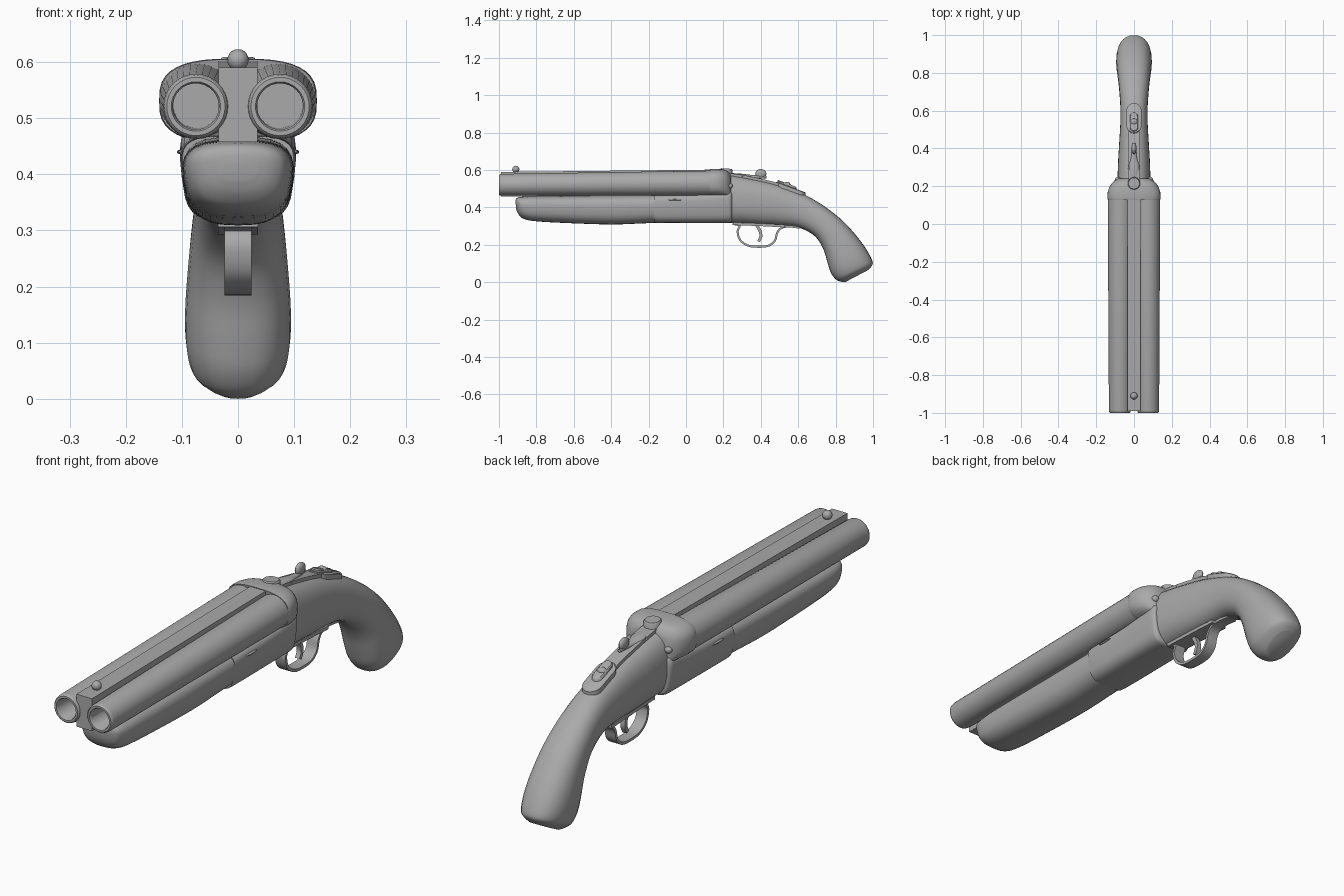
import bpy, bmesh, math
from mathutils import Vector

if "Cube" in bpy.data.objects:
    bpy.data.objects.remove(bpy.data.objects["Cube"])

gunmetal = bpy.data.materials.new("plain_grey")
gunmetal.diffuse_color = (0.4, 0.4, 0.4, 1)
gunmetal.use_nodes = True
gunmetal.node_tree.nodes["Principled BSDF"].inputs["Base Color"].default_value = gunmetal.diffuse_color


def finish(name, bm, angle=40):
    bmesh.ops.recalc_face_normals(bm, faces=bm.faces[:])
    me = bpy.data.meshes.new(name)
    bm.to_mesh(me)
    bm.free()
    me.materials.append(gunmetal)
    ob = bpy.data.objects.new(name, me)
    bpy.context.collection.objects.link(ob)
    bpy.ops.object.select_all(action='DESELECT')
    ob.select_set(True)
    bpy.context.view_layer.objects.active = ob
    bpy.ops.object.shade_smooth_by_angle(angle=math.radians(angle))
    return ob


def spline(rows, steps):
    """Catmull-Rom interpolation of equal-length rows."""
    out = []
    for i in range(len(rows) - 1):
        a, b, c, d = (rows[max(i - 1, 0)], rows[i], rows[i + 1], rows[min(i + 2, len(rows) - 1)])
        for s in range(steps):
            t = s / steps
            out.append([0.5 * (2 * q + (r - p) * t + (2 * p - 5 * q + 4 * r - u) * t * t
                               + (3 * q - p - 3 * r + u) * t ** 3) for p, q, r, u in zip(a, b, c, d)])
    return out + [list(rows[-1])]


def skin(bm, rings, caps=True):
    vs = [[bm.verts.new(p) for p in r] for r in rings]
    n = len(vs[0])
    for a, b in zip(vs, vs[1:]):
        for i in range(n):
            bm.faces.new((a[i], a[(i + 1) % n], b[(i + 1) % n], b[i]))
    if caps:
        bm.faces.new(vs[0])
        bm.faces.new(vs[-1])


def loft(name, rows, power=2.0, taper=0.0, steps=4, sides=28, angle=40):
    """Rows: top y, top z, bottom y, bottom z, half width."""
    rings = []
    for ty, tz, by, bz, w in spline(rows, steps):
        ring = []
        for i in range(sides):
            a = math.tau * i / sides
            c, s = math.cos(a), math.sin(a)
            c = math.copysign(abs(c) ** (2 / power), c)
            s = math.copysign(abs(s) ** (2 / power), s)
            k = (1 + c) / 2
            ring.append((w * s * (1 + taper * c), by + (ty - by) * k, bz + (tz - bz) * k))
        rings.append(ring)
    bm = bmesh.new()
    skin(bm, rings)
    return finish(name, bm, angle)


def block(name, outline, bevel=0.0):
    """Side outline rows (y, z, half width), joined left to right."""
    bm = bmesh.new()
    l = [bm.verts.new((-w, y, z)) for y, z, w in outline]
    r = [bm.verts.new((w, y, z)) for y, z, w in outline]
    n = len(l)
    bm.faces.new(l)
    bm.faces.new(r)
    for i in range(n):
        j = (i + 1) % n
        bm.faces.new((l[i], l[j], r[j], r[i]))
    if bevel:
        bmesh.ops.bevel(bm, geom=bm.edges[:], offset=bevel, segments=2, affect='EDGES', profile=0.5)
    return finish(name, bm)


def strip(name, path, half_w, thick, steps=5):
    """Flat band following a path in the side plane."""
    pts = [Vector((0, y, z)) for y, z in spline(path, steps)]
    rings = []
    for i, p in enumerate(pts):
        d = (pts[min(i + 1, len(pts) - 1)] - pts[max(i - 1, 0)]).normalized()
        n = Vector((0, -d.z, d.y)) * thick / 2
        x = Vector((half_w, 0, 0))
        rings.append([p + n + x, p + n - x, p - n - x, p - n + x])
    bm = bmesh.new()
    skin(bm, rings)
    return finish(name, bm)


def ball(name, loc, scale):
    bm = bmesh.new()
    bmesh.ops.create_uvsphere(bm, u_segments=16, v_segments=10, radius=1)
    for v in bm.verts:
        v.co = Vector([a * b + c for a, b, c in zip(v.co, scale, loc)])
    return finish(name, bm)


def plate(name, y0, y1, half_w, z0, z1, thick):
    """Rounded slot-shaped plate sloping from z0 to z1."""
    rings = []
    for lift, inset in ((-0.03, 0), (thick * 0.6, 0), (thick, 0.004)):
        ring = []
        r = half_w - inset
        for i in range(24):
            a = math.tau * (i + 0.5) / 24
            c = math.cos(a)
            y = (y1 - half_w if c > 0 else y0 + half_w) + r * c
            ring.append((r * math.sin(a), y, z0 + (z1 - z0) * (y - y0) / (y1 - y0) + lift))
        rings.append(ring)
    bm = bmesh.new()
    skin(bm, rings)
    return finish(name, bm)


# Twin hollow barrels, slightly wider toward the breech
for side, label in ((-1, "left"), (1, "right")):
    rings = []
    for y, r in ((-0.7, 0.041), (-0.995, 0.041), (-1.0, 0.044), (-1.0, 0.052), (-0.996, 0.056),
                 (-0.985, 0.058), (0.15, 0.067)):
        t = (y + 1) / 1.15
        rings.append([(side * (0.075 - 0.003 * t) + r * math.cos(math.tau * i / 32), y,
                       0.521 + 0.009 * t + r * math.sin(math.tau * i / 32)) for i in range(32)])
    bm = bmesh.new()
    skin(bm, rings)
    finish(label + "_barrel", bm)

# Rib between the barrels, with its bead sight
block("barrel_rib", [(-0.99, 0.458, 0.035), (-0.99, 0.59, 0.035), (0.14, 0.602, 0.035), (0.14, 0.458, 0.035)])
ball("bead_sight", (0, -0.91, 0.604), (0.019, 0.019, 0.019))

# Rounded breech behind the barrels
loft("breech", [(0.128, 0.604, 0.128, 0.458, 0.136), (0.132, 0.606, 0.132, 0.456, 0.14),
                (0.17, 0.606, 0.17, 0.455, 0.139), (0.205, 0.602, 0.205, 0.45, 0.125),
                (0.225, 0.592, 0.225, 0.44, 0.108), (0.24, 0.572, 0.24, 0.42, 0.085)], power=2.9, steps=2, sides=40)

# Lower receiver and fore-end
loft("receiver", [(-0.16, 0.468, -0.16, 0.319, 0.096), (-0.15, 0.47, -0.15, 0.317, 0.1),
                  (0.05, 0.475, 0.05, 0.317, 0.1), (0.2, 0.49, 0.2, 0.317, 0.1),
                  (0.235, 0.5, 0.235, 0.318, 0.098), (0.245, 0.49, 0.245, 0.325, 0.088)],
     power=4.0, taper=0.1, steps=2)
loft("fore_end", [(-0.912, 0.435, -0.908, 0.39, 0.035), (-0.905, 0.45, -0.895, 0.362, 0.066),
                  (-0.88, 0.457, -0.865, 0.338, 0.087), (-0.8, 0.461, -0.79, 0.325, 0.096),
                  (-0.6, 0.463, -0.6, 0.315, 0.098), (-0.4, 0.465, -0.4, 0.309, 0.098),
                  (-0.25, 0.467, -0.25, 0.314, 0.097), (-0.14, 0.468, -0.14, 0.319, 0.097)],
     power=2.8, taper=0.1)

# Curved pistol grip
loft("grip", [(0.22, 0.578, 0.22, 0.316, 0.087), (0.32, 0.56, 0.31, 0.314, 0.085),
              (0.45, 0.532, 0.42, 0.308, 0.078), (0.56, 0.498, 0.53, 0.303, 0.072),
              (0.66, 0.455, 0.61, 0.29, 0.073), (0.76, 0.392, 0.69, 0.245, 0.08),
              (0.85, 0.317, 0.735, 0.175, 0.088), (0.93, 0.225, 0.758, 0.1, 0.094),
              (0.975, 0.158, 0.775, 0.05, 0.093), (0.997, 0.112, 0.8, 0.016, 0.084),
              (0.995, 0.09, 0.825, 0.004, 0.066), (0.975, 0.066, 0.85, 0.0, 0.045)], power=2.4)

# Top strap, safety plate and slider
strip("top_strap", [(0.22, 0.578), (0.32, 0.563), (0.45, 0.535), (0.54, 0.508)], 0.03, 0.014)
plate("safety_plate", 0.48, 0.64, 0.04, 0.531, 0.472, 0.008)
plate("safety_slider", 0.49, 0.59, 0.022, 0.536, 0.498, 0.012)
ball("slider_bump", (0, 0.54, 0.524), (0.02, 0.018, 0.012))

# Opening lever with pivot screw and thumb knob
plate("pivot_screw", 0.182, 0.248, 0.033, 0.598, 0.594, 0.012)
loft("lever", [(0.225, 0.585, 0.225, 0.558, 0.014), (0.3, 0.58, 0.3, 0.552, 0.032),
               (0.35, 0.574, 0.35, 0.552, 0.016), (0.43, 0.568, 0.43, 0.556, 0.008)], steps=3, sides=12)
ball("thumb_knob", (0, 0.4, 0.58), (0.013, 0.03, 0.025))

# Trigger guard, its mounting plate and the trigger
strip("trigger_guard", [(0.25, 0.312), (0.285, 0.302), (0.276, 0.27), (0.29, 0.225), (0.33, 0.197),
                        (0.38, 0.19), (0.44, 0.195), (0.475, 0.222), (0.488, 0.265), (0.51, 0.29),
                        (0.55, 0.298), (0.61, 0.292)], 0.024, 0.011)
strip("guard_plate", [(0.25, 0.313), (0.4, 0.307), (0.53, 0.3)], 0.036, 0.014)
strip("trigger", [(0.375, 0.31), (0.395, 0.275), (0.4, 0.245), (0.388, 0.218)], 0.01, 0.016)

# Side pivot pins and lower seam slots on the receiver
for s in (-1, 1):
    ball("hinge_pin", (s * 0.103, -0.06, 0.44), (0.006, 0.035, 0.004))
    ball("strap_lug", (s * 0.085, 0.235, 0.515), (0.016, 0.014, 0.014))
